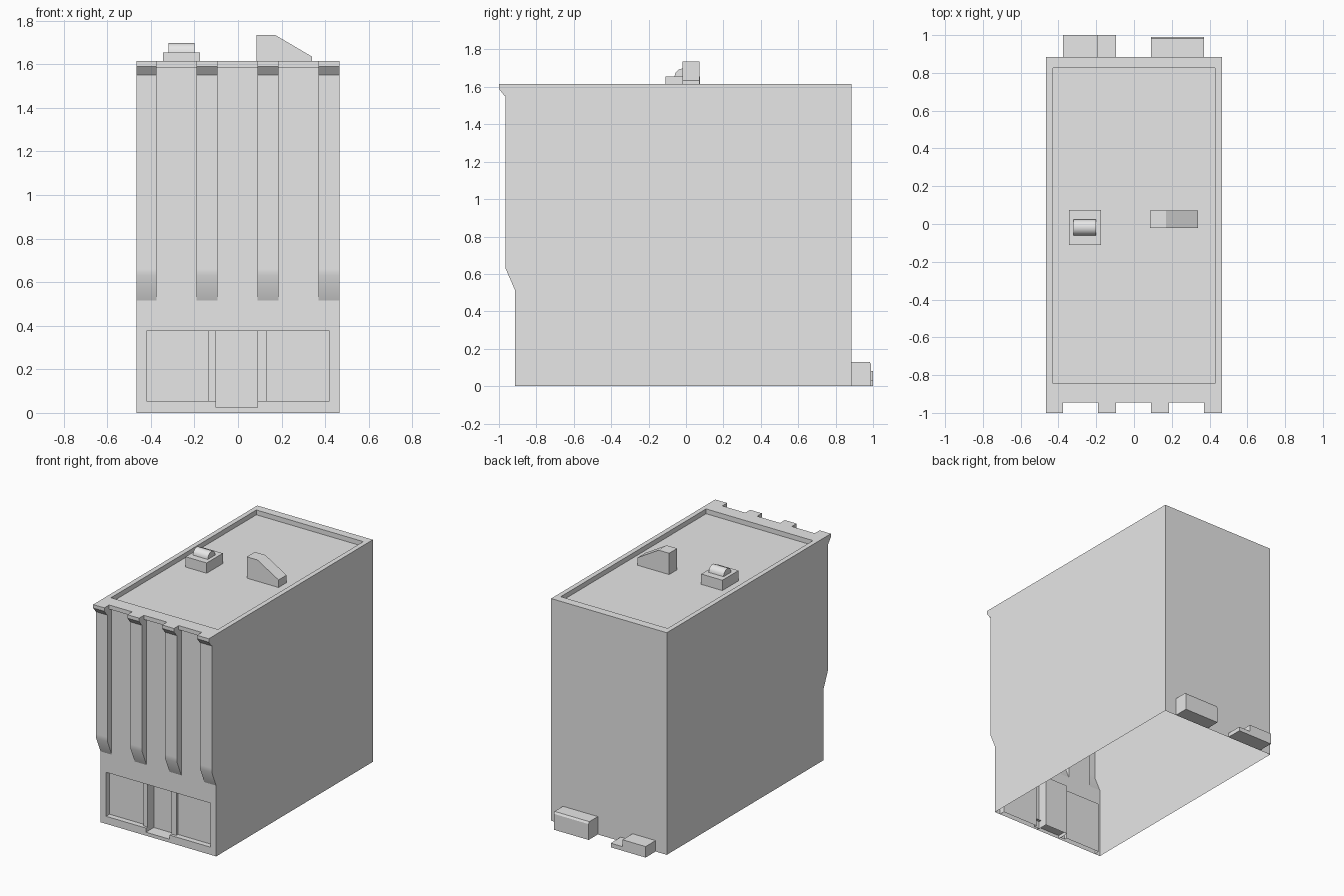
import bpy, bmesh, math

cube = bpy.data.objects.get("Cube")
if cube:
    bpy.data.objects.remove(cube, do_unlink=True)

# One plain grey for everything
grey = bpy.data.materials.new("plain_grey")
grey.use_nodes = True
grey.diffuse_color = (0.8, 0.8, 0.8, 1)
grey.node_tree.nodes["Principled BSDF"].inputs["Base Color"].default_value = (0.8, 0.8, 0.8, 1)

# Main sizes
W = 0.465                   # half width
FRONT, BACK = -0.915, 0.885
TOP, ROOF = 1.615, 1.58
CORNICE_Z, CORNICE_Y = 1.585, -0.945
SHOP_TOP, SHOP_X = 0.375, 0.42
PIER_Z = 0.515
PIERS = [(-W, -0.375), (-0.19, -0.095), (0.09, 0.185), (0.37, W)]


def finish(name, bm, smooth=False, recalc=False):
    if recalc:
        bmesh.ops.recalc_face_normals(bm, faces=bm.faces)
    mesh = bpy.data.meshes.new(name)
    bm.to_mesh(mesh)
    bm.free()
    mesh.materials.append(grey)
    obj = bpy.data.objects.new(name, mesh)
    bpy.context.collection.objects.link(obj)
    if smooth:
        bpy.ops.object.select_all(action='DESELECT')
        obj.select_set(True)
        bpy.context.view_layer.objects.active = obj
        bpy.ops.object.shade_smooth_by_angle(angle=math.radians(30))
    return obj


def face(bm, points):
    return bm.faces.new([bm.verts.new(p) for p in points])


def front_panel(bm, x0, x1, z0, z1, y=FRONT):
    face(bm, [(x0, y, z0), (x1, y, z0), (x1, y, z1), (x0, y, z1)])


def prism(name, profile, lo, hi, axis='x', closed=True, smooth=False):
    """Extrude a profile along x (points y,z) or y (points x,z)."""
    bm = bmesh.new()

    def at(p, d):
        return (d, p[0], p[1]) if axis == 'x' else (p[0], d, p[1])
    a = [bm.verts.new(at(p, lo)) for p in profile]
    b = [bm.verts.new(at(p, hi)) for p in profile]
    n = len(profile)
    for i in range(n if closed else n - 1):
        j = (i + 1) % n
        bm.faces.new([a[i], a[j], b[j], b[i]])
    bm.faces.new(a)
    bm.faces.new(b)
    return finish(name, bm, smooth, recalc=True)


def rect(x, y0, y1, z):
    return [(-x, y0, z), (x, y0, z), (x, y1, z), (-x, y1, z)]


# Side and back walls, parapet rim and sunken roof (open underneath)
bm = bmesh.new()
loops = [[bm.verts.new(p) for p in loop] for loop in (
    rect(W, FRONT, BACK, 0), rect(W, FRONT, BACK, TOP),
    rect(0.43, -0.845, 0.825, TOP), rect(0.43, -0.845, 0.825, ROOF))]
for k in range(3):
    lower, upper = loops[k], loops[k + 1]
    for i in range(4):
        if k == 0 and i == 0:
            continue        # the facade is built separately
        j = (i + 1) % 4
        bm.faces.new([lower[i], lower[j], upper[j], upper[i]])
bm.faces.new(loops[3])
finish("walls_and_roof", bm)

# Facade wall around the shopfront and between the piers
bm = bmesh.new()
for left, right in zip(PIERS, PIERS[1:]):
    front_panel(bm, left[1], right[0], PIER_Z, CORNICE_Z)
front_panel(bm, -W, W, SHOP_TOP, PIER_Z)
front_panel(bm, -W, -SHOP_X, 0, SHOP_TOP)
front_panel(bm, SHOP_X, W, 0, SHOP_TOP)
finish("facade", bm)

# Recessed shopfront: one plan line pulled upwards, with a soffit
GLASS, POST, DOOR = FRONT + 0.04, FRONT + 0.02, FRONT + 0.09
plan = [(-SHOP_X, FRONT), (-SHOP_X, GLASS), (-0.135, GLASS), (-0.135, POST),
        (-0.1, POST), (-0.1, DOOR), (0.09, DOOR), (0.09, POST),
        (0.13, POST), (0.13, GLASS), (SHOP_X, GLASS), (SHOP_X, FRONT)]
bm = bmesh.new()
for p, q in zip(plan, plan[1:]):
    face(bm, [(*p, 0), (*q, 0), (*q, SHOP_TOP), (*p, SHOP_TOP)])
face(bm, [(*p, SHOP_TOP) for p in plan])
finish("shopfront", bm)

# Window plinths and door step
for name, x0, x1, depth, z in (
        ("left_plinth", 0.09, SHOP_X, GLASS, 0.055),
        ("right_plinth", -SHOP_X, -0.1, GLASS, 0.055),
        ("door_step", -0.1, 0.09, DOOR, 0.025)):
    prism(name, [(FRONT, 0), (FRONT, z), (depth, z)], x0, x1, closed=False)

# Piers with sloped feet, and brackets above them
pier_profile = [(FRONT, PIER_Z), (-0.965, 0.63), (-0.965, 0.66),
                (-0.965, CORNICE_Z), (FRONT, CORNICE_Z)]
bracket_profile = [(CORNICE_Y, TOP), (-1, TOP), (-1, 1.59),
                   (-0.97, 1.552), (-0.96, 1.552), (-0.94, CORNICE_Z)]
for i, (x0, x1) in enumerate(PIERS, 1):
    prism(f"pier_{i}", pier_profile, x0, x1, closed=False, smooth=True)
    prism(f"bracket_{i}", bracket_profile, x0, x1)

# Cornice strip along the top of the facade
prism("cornice", [(FRONT, CORNICE_Z), (CORNICE_Y, CORNICE_Z),
                  (CORNICE_Y, TOP), (FRONT, TOP)], -W, W, closed=False)

# Roof vent: box with a half-round cowl
prism("vent_box", [(-0.11, ROOF), (0.075, ROOF), (0.075, 1.655), (-0.11, 1.655)],
      -0.345, -0.175)
arc = [(-0.018 + 0.043 * math.cos(math.pi * i / 10),
        1.655 + 0.043 * math.sin(math.pi * i / 10)) for i in range(11)]
prism("vent_cowl", arc, -0.32, -0.2, smooth=True)

# Roof stair housing with a sloped top
prism("stair_housing", [(0.085, ROOF), (0.34, ROOF), (0.34, 1.635),
                        (0.17, 1.735), (0.085, 1.735)], -0.02, 0.072, axis='y')

# Low units against the back wall
prism("left_back_unit", [(BACK, 0), (0.99, 0), (0.99, 0.115), (0.982, 0.13),
                         (BACK, 0.13)], 0.09, 0.37)
prism("right_back_unit", [(-0.375, 0), (-0.095, 0), (-0.095, 0.03),
                          (-0.19, 0.03), (-0.19, 0.08), (-0.375, 0.08)],
      BACK, 1.0, axis='y')
